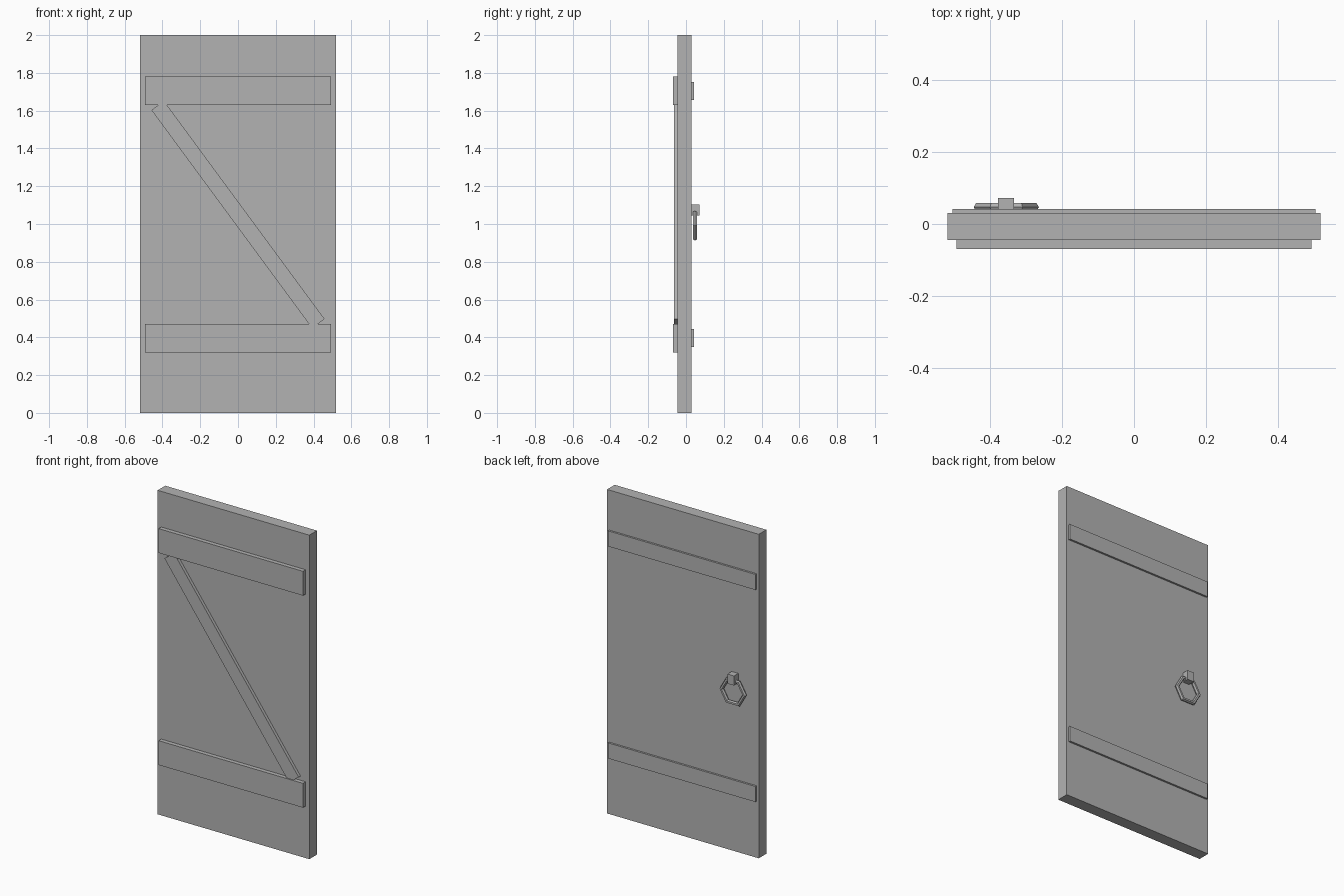
import bpy
import math

cube = bpy.data.objects.get("Cube")
if cube:
    bpy.data.objects.remove(cube, do_unlink=True)

grey = bpy.data.materials.new("plain grey")
grey.use_nodes = True
colour = (0.45, 0.45, 0.45, 1)
grey.diffuse_color = colour
grey.node_tree.nodes["Principled BSDF"].inputs["Base Color"].default_value = colour


def box(name, x, y, z, tilt=0):
    """Box from (low, high) ranges, turned about its own y axis by tilt."""
    ranges = (x, y, z)
    bpy.ops.mesh.primitive_cube_add(
        size=1, location=[(a + b) / 2 for a, b in ranges])
    ob = bpy.context.object
    ob.name = name
    ob.scale = [b - a for a, b in ranges]
    ob.rotation_euler.y = tilt
    ob.data.materials.append(grey)
    return ob


# Door slab
box("door_panel", (-0.518, 0.518), (-0.044, 0.03), (0, 2))

# Thick battens on the front, thin hinge straps on the back
for label, z in (("lower", 0.396), ("upper", 1.705)):
    box(label + "_batten", (-0.493, 0.493), (-0.07, -0.044), (z - 0.075, z + 0.075))
    box(label + "_back_strap", (-0.504, 0.504), (0.03, 0.042), (z - 0.048, z + 0.048))

# Diagonal brace from upper right to lower left
box("diagonal_brace", (-0.041, 0.041), (-0.063, -0.044), (0.333, 1.767),
    -math.atan2(0.593, 0.805))

# Pull handle: mounting block and six-sided ring
box("handle_block", (-0.378, -0.333), (0.03, 0.072), (1.045, 1.104))
bpy.ops.mesh.primitive_torus_add(
    major_segments=6, minor_segments=6, major_radius=0.078, minor_radius=0.0125,
    location=(-0.355, 0.047, 0.991), rotation=(math.pi / 2, 0, 0))
ring = bpy.context.object
ring.name = "handle_ring"
ring.data.materials.append(grey)
ring.data.polygons.foreach_set("use_smooth", [False] * len(ring.data.polygons))
